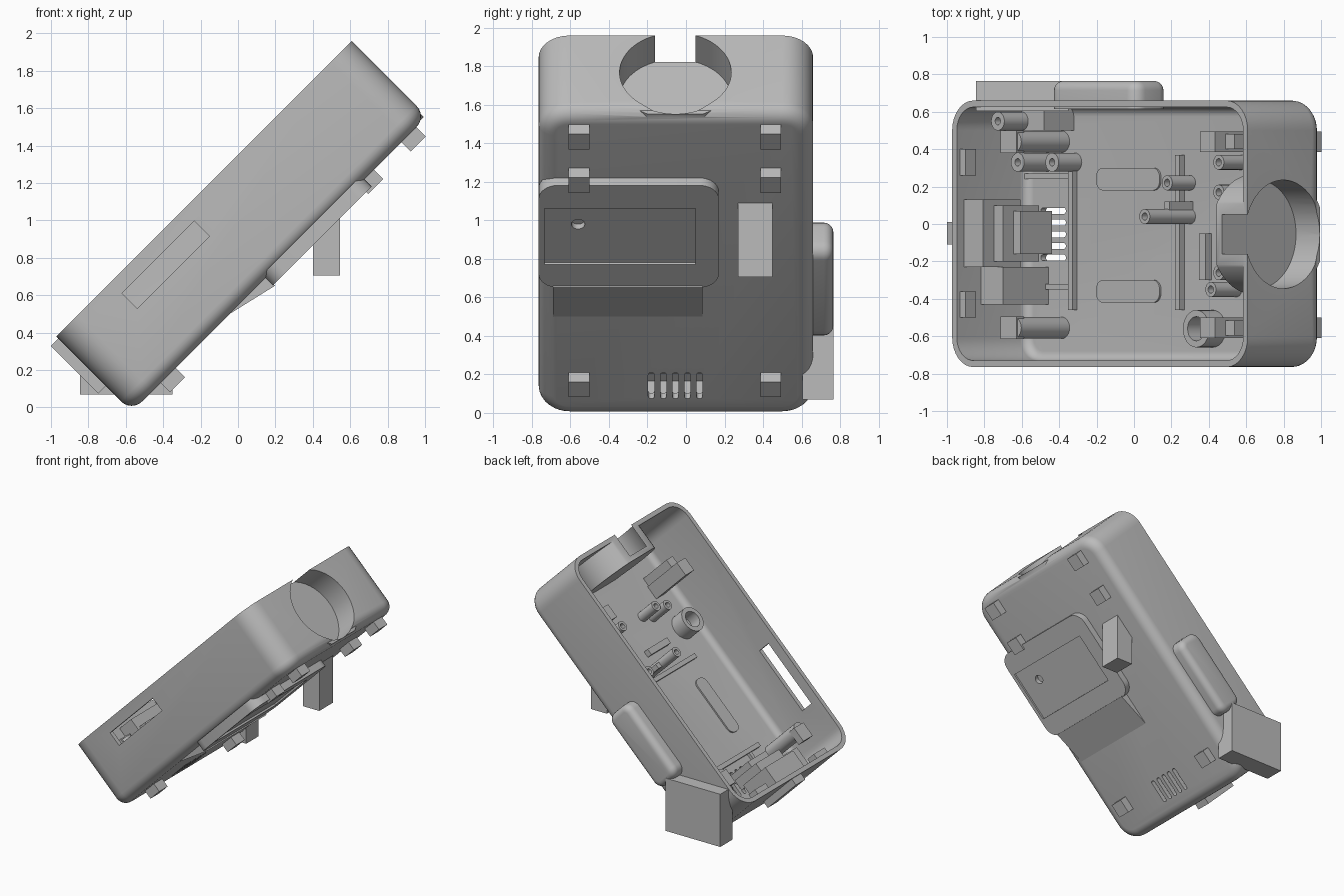
import bpy, bmesh, math
from mathutils import Matrix

old = bpy.data.objects.get("Cube")
if old:
    bpy.data.objects.remove(old, do_unlink=True)

grey = bpy.data.materials.new("plain grey")
grey.use_nodes = True
grey.diffuse_color = (0.5, 0.5, 0.5, 1)
grey.node_tree.nodes["Principled BSDF"].inputs["Base Color"].default_value = (0.5, 0.5, 0.5, 1)

TILT = -math.pi / 4  # the case leans 45 degrees; its parts use its own axes


def finish(name, bm, tilt=True):
    bmesh.ops.recalc_face_normals(bm, faces=bm.faces)
    mesh = bpy.data.meshes.new(name)
    bm.to_mesh(mesh)
    bm.free()
    mesh.materials.append(grey)
    ob = bpy.data.objects.new(name, mesh)
    bpy.context.collection.objects.link(ob)
    if tilt:
        ob.rotation_euler = (0, TILT, 0)
    return ob


def box(name, x, y, z, corner=0, under=0, tilt=True):
    """Box from ranges, with rounded upright edges and a rounded underside."""
    bm = bmesh.new()
    bmesh.ops.create_cube(bm, size=1)
    for v in bm.verts:
        for i, r in enumerate((x, y, z)):
            v.co[i] = r[0] if v.co[i] < 0 else r[1]
    if corner:
        edges = [e for e in bm.edges if abs(e.verts[0].co.z - e.verts[1].co.z) > 0.001]
        bmesh.ops.bevel(bm, geom=edges, offset=corner, segments=8, profile=0.5, affect='EDGES')
    if under:
        edges = [e for e in bm.edges if all(v.co.z < z[0] + 0.0001 for v in e.verts)]
        bmesh.ops.bevel(bm, geom=edges, offset=under, segments=6, profile=0.5, affect='EDGES')
    return finish(name, bm, tilt)


def prism(name, points, y, tilt=True):
    bm = bmesh.new()
    face = bm.faces.new([bm.verts.new((px, y[0], pz)) for px, pz in points])
    out = bmesh.ops.extrude_face_region(bm, geom=[face])
    for v in out["geom"]:
        if isinstance(v, bmesh.types.BMVert):
            v.co.y = y[1]
    return finish(name, bm, tilt)


def cylinder(name, centre, r, depth, along_x=False):
    bm = bmesh.new()
    bmesh.ops.create_cone(bm, cap_ends=True, segments=64 if r > 0.2 else 24,
                          radius1=r, radius2=r, depth=depth)
    turn = Matrix.Rotation(math.pi / 2, 4, 'Y') if along_x else Matrix()
    bm.transform(Matrix.Translation(centre) @ turn)
    return finish(name, bm)


def boolean(target, tool, op='DIFFERENCE'):
    mod = target.modifiers.new("cut", 'BOOLEAN')
    mod.operation = op
    mod.solver = 'EXACT'
    mod.object = tool
    bpy.context.view_layer.objects.active = target
    bpy.ops.object.modifier_apply(modifier=mod.name)
    bpy.data.objects.remove(tool, do_unlink=True)


def tube(name, x, y, r, top, hole):
    ob = cylinder(name, (x, y, (0.41 + top) / 2), r, top - 0.41)
    boolean(ob, cylinder("bore", (x, y, top), hole, 0.2))


# Open case
case = box("case", (-0.42, 1.815), (-0.765, 0.66), (0.385, 0.955), 0.16, 0.08)
boolean(case, box("cavity", (-0.385, 1.78), (-0.73, 0.625), (0.425, 1.1), 0.125, 0.05))

# Round pocket at the upper end, with a hole in its floor
pocket = cylinder("pocket_wall", (1.69, -0.055, 0.68), 0.32, 0.22, True)
boolean(pocket, box("pocket_limit", (1, 2), (-1, 1), (0.395, 0.955)), 'INTERSECT')
boolean(case, pocket, 'UNION')
boolean(case, cylinder("pocket_space", (1.82, -0.055, 0.685), 0.29, 0.4, True))
boolean(case, cylinder("pocket_hole", (1.6, -0.055, 0.70), 0.1, 0.2, True))

# Vents and side opening
for i in range(5):
    y = -0.18 + 0.0625 * i
    boolean(case, box("vent", (-0.28, -0.09), (y - 0.016, y + 0.016), (0.3, 0.5), 0.0155))
boolean(case, box("side_opening", (-0.007, 0.54), (-0.9, -0.7), (0.755, 0.87)))

# Clips under the case and their inner posts
for y in (-0.555, 0.44):
    for x, top in ((-0.2, 0.42), (1.30, 0.8), (1.62, 0.42)):
        box("clip", (x, x + 0.113), (y - 0.054, y + 0.054), (0.315, top))
    cylinder("clip_post", (-0.12, y, 0.60), 0.058, 0.38)
    box("clip_post_head", (-0.21, -0.09), (y - 0.06, y + 0.06), (0.74, 0.80))
    box("upper_clip_post", (1.41, 1.48), (y - 0.04, y + 0.04), (0.41, 0.72))

# Raised panel underneath, with a shallow bay and a ramp
panel = box("under_panel", (0.59, 1.34), (-0.765, 0.17), (0.33, 0.41), 0.1)
boolean(panel, box("bay", (0.76, 1.17), (-0.735, 0.05), (0.3, 0.345)))
boolean(panel, cylinder("screw_hole", (1.04, -0.56, 0.34), 0.035, 0.08))
prism("panel_ramp", [(0.30, 0.39), (0.60, 0.32), (0.60, 0.39)], (-0.69, 0.085))

# Upright blocks outside
prism("rear_leg", [(0.4, 0.705), (0.545, 0.705), (0.545, 1.1), (0.4, 0.955)], (0.27, 0.45), tilt=False)
box("side_block", (-0.845, -0.35), (0.605, 0.765), (0.07, 0.5), tilt=False)
box("end_hook", (-0.475, -0.40), (-0.11, 0.01), (0.58, 0.94))

# Rounded pad on the side
bm = bmesh.new()
bmesh.ops.create_cube(bm, size=1)
bm.transform(Matrix.Translation((0.396, 0.69, 0.587)) @ Matrix.Diagonal((0.66, 0.15, 0.25, 1)))
ups = [e for e in bm.edges if abs(e.verts[0].co.y - e.verts[1].co.y) > 0.01]
bmesh.ops.bevel(bm, geom=ups, offset=0.07, segments=6, profile=0.5, affect='EDGES')
rim = [e for e in bm.edges if all(v.co.y > 0.76 for v in e.verts)]
bmesh.ops.bevel(bm, geom=rim, offset=0.05, segments=5, profile=0.5, affect='EDGES')
finish("side_pad", bm)

# Floor ribs, pads and vent frame
for x in (-0.04, 0.77):
    box("floor_rib", (x, x + 0.035), (-0.46, 0.37), (0.41, 0.46))
for y in (-0.36, 0.24):
    box("floor_pad", (0.15, 0.63), (y - 0.06, y + 0.06), (0.41, 0.437), 0.05)
for y in (-0.35, 0.24):
    box("vent_frame_side", (-0.38, -0.04), (y, y + 0.03), (0.41, 0.45))
box("small_rib", (0.96, 1.01), (-0.3, -0.05), (0.41, 0.47))

# Screw tubes
for x, y, r, top, hole in (
        (-0.02, 0.33, 0.05, 0.60, 0.02), (-0.23, 0.33, 0.05, 0.65, 0.02),
        (0.85, 0.22, 0.04, 0.60, 0.02), (0.85, 0.04, 0.04, 0.77, 0.02),
        (1.02, -0.56, 0.10, 0.55, 0.065), (1.2, -0.35, 0.04, 0.62, 0.02),
        (1.24, 0.17, 0.04, 0.60, 0.02), (1.24, 0.33, 0.04, 0.60, 0.02),
        (1.24, -0.26, 0.04, 0.60, 0.02), (-0.2, 0.55, 0.05, 0.83, 0.02)):
    tube("screw_tube", x, y, r, top, hole)
box("tube_brace", (0.83, 0.87), (0.04, 0.12), (0.41, 0.6))
box("corner_brace", (-0.2, -0.03), (0.5, 0.63), (0.41, 0.65))

# Socket housing on the lower end wall
box("socket_housing", (-0.39, -0.24), (-0.23, 0.13), (0.62, 0.90))
box("socket_middle", (-0.26, -0.17), (-0.20, 0.10), (0.55, 0.82))
box("socket_front", (-0.19, -0.12), (-0.16, 0.07), (0.5, 0.74))
box("socket_side", (-0.39, -0.22), (-0.43, -0.23), (0.41, 0.77))
for y in (-0.43, 0.33):
    box("rim_tab", (-0.39, -0.345), (y - 0.07, y + 0.07), (0.85, 0.93))

# Smooth the round surfaces
bpy.ops.object.select_all(action='DESELECT')
for ob in bpy.context.collection.objects:
    if ob.type == 'MESH' and ob.data.materials and ob.data.materials[0] == grey:
        ob.select_set(True)
        bpy.context.view_layer.objects.active = ob
bpy.ops.object.shade_smooth_by_angle(angle=math.radians(35))
